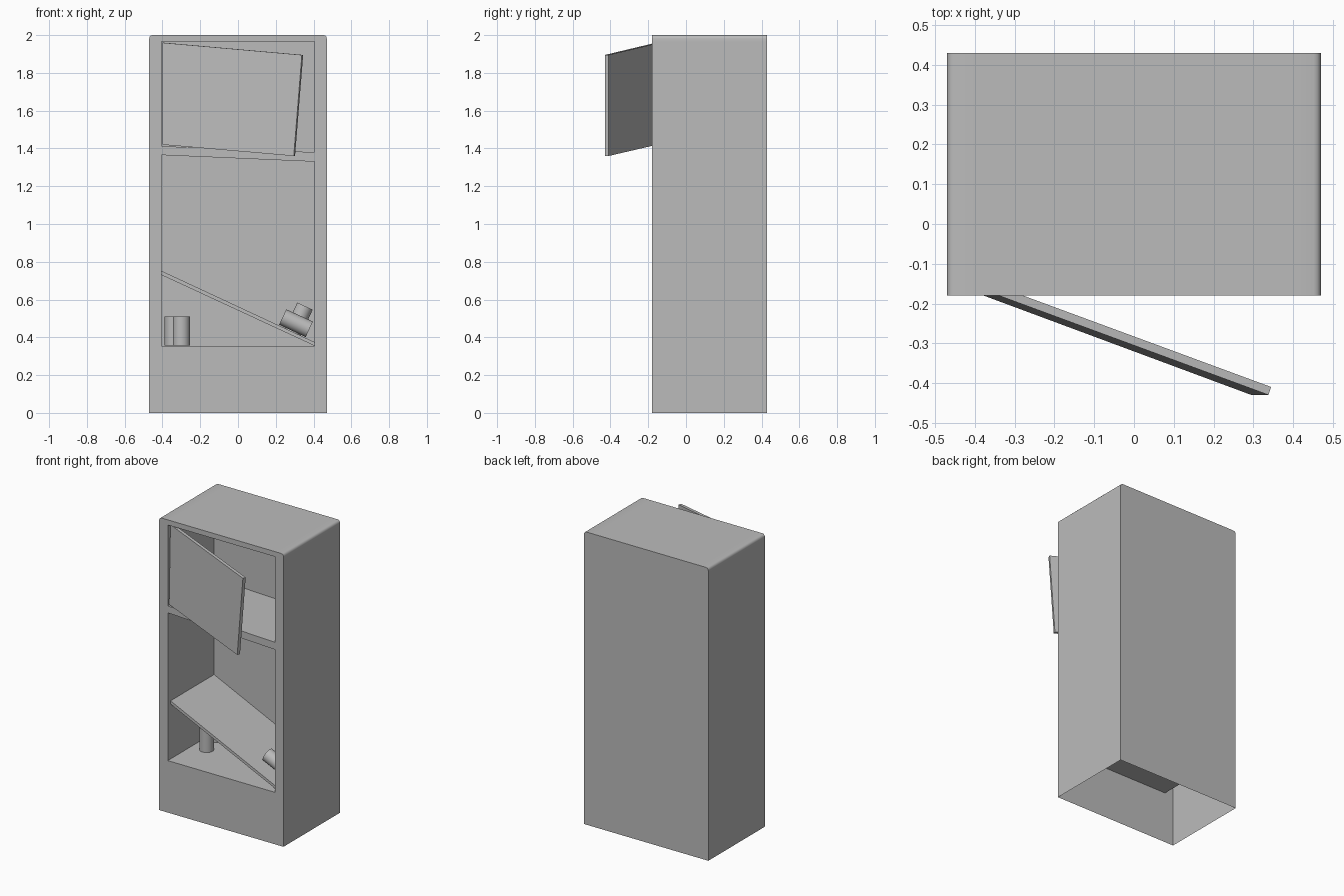
import bpy, bmesh, math
from mathutils import Vector, Matrix

cube = bpy.data.objects.get("Cube")
if cube:
    bpy.data.objects.remove(cube, do_unlink=True)

grey = bpy.data.materials.new("plain grey")
grey.use_nodes = True
colour = (0.5, 0.5, 0.5, 1)
grey.diffuse_color = colour
grey.node_tree.nodes["Principled BSDF"].inputs["Base Color"].default_value = colour

FRONT, BACK, POCKET = -0.18, 0.43, 0.32
SLOPE = math.atan2(0.375, 0.81)


def finish(bm, name):
    bmesh.ops.recalc_face_normals(bm, faces=bm.faces)
    mesh = bpy.data.meshes.new(name)
    bm.to_mesh(mesh)
    bm.free()
    mesh.materials.append(grey)
    obj = bpy.data.objects.new(name, mesh)
    bpy.context.collection.objects.link(obj)
    bpy.ops.object.select_all(action='DESELECT')
    obj.select_set(True)
    bpy.context.view_layer.objects.active = obj
    bpy.ops.object.shade_smooth_by_angle(angle=math.radians(35))
    return obj


def push_back(bm, edges, y, cap):
    """Extrude front edges straight back to depth y and close the end."""
    ext = bmesh.ops.extrude_edge_only(bm, edges=edges)["geom"]
    verts = [v for v in ext if isinstance(v, bmesh.types.BMVert)]
    for v in verts:
        v.co.y = y
    if cap:
        bmesh.ops.contextual_create(
            bm, geom=[e for e in ext if isinstance(e, bmesh.types.BMEdge)
                      and all(v in verts for v in e.verts)])
    return verts


def loft(name, front, back):
    """Solid between two matching four-sided outlines."""
    bm = bmesh.new()
    a = [bm.verts.new(p) for p in front]
    b = [bm.verts.new(p) for p in back]
    bm.faces.new(a)
    bm.faces.new(b)
    for i in range(4):
        j = (i + 1) % 4
        bm.faces.new((a[i], a[j], b[j], b[i]))
    return finish(bm, name)


def can(name, centre, tilt, radius=0.045, height=0.155):
    bm = bmesh.new()
    bmesh.ops.create_cone(bm, cap_ends=True, segments=32, radius1=radius,
                          radius2=radius, depth=height,
                          matrix=Matrix.Translation(centre) @ Matrix.Rotation(tilt, 4, 'Y'))
    return finish(bm, name)


# Cabinet: front frame with two recessed openings, open underneath
bm = bmesh.new()
columns = (-0.47, -0.405, 0.405, 0.47)
rows = ((0, 0), (0.355, 0.355), (1.365, 1.33), (1.412, 1.38), (1.965, 1.965), (2, 2))
grid = [[bm.verts.new((x, FRONT, zl if i < 2 else zr)) for i, x in enumerate(columns)]
        for zl, zr in rows]
for r in range(5):
    for c in range(3):
        if not (c == 1 and r in (1, 3)):
            bm.faces.new((grid[r][c], grid[r][c + 1], grid[r + 1][c + 1], grid[r + 1][c]))
openings = []
for r in (1, 3):
    ring = (grid[r][1], grid[r][2], grid[r + 1][2], grid[r + 1][1])
    openings.append([bm.edges.get((ring[i], ring[(i + 1) % 4])) for i in range(4)])
inner = {e for ring in openings for e in ring}
rim = [e for e in bm.edges if e.is_boundary and e not in inner
       and max(v.co.z for v in e.verts) > 0.01]
for ring in openings:
    push_back(bm, ring, POCKET, True)
verts = push_back(bm, rim, BACK, False)
left = sorted((v for v in verts if v.co.x < -0.46), key=lambda v: v.co.z)
top = sorted((v for v in verts if v.co.z > 1.99 and abs(v.co.x) < 0.46), key=lambda v: v.co.x)
right = sorted((v for v in verts if v.co.x > 0.46), key=lambda v: -v.co.z)
bm.faces.new(left + top + right)

# Small rounding along the two upper side edges
corners = [e for e in bm.edges
           if all(abs(v.co.x) > 0.46 and v.co.z > 1.99 for v in e.verts)]
bmesh.ops.bevel(bm, geom=corners, offset=0.018, segments=3, profile=0.5, affect='EDGES')
finish(bm, "cabinet")

# Hanging door, swung open and sagging at its free edge
door = [Vector(p) for p in ((-0.4, -0.172, 1.42), (0.295, -0.43, 1.36),
                            (0.338, -0.43, 1.895), (-0.4, -0.158, 1.96))]
thickness = Vector((0.007, 0.02, 0))
loft("open_door", door, [p + thickness for p in door])

# Fallen shelf leaning across the lower compartment
shelf = [(-0.405, -0.15, 0.73), (0.405, -0.15, 0.355),
         (0.405, -0.15, 0.375), (-0.405, -0.15, 0.752)]
loft("fallen_shelf", shelf, [(x, POCKET, z) for x, y, z in shelf])

# Cans on the floor and on the leaning shelf
can("floor_can_front", (-0.3, 0.09, 0.433), 0)
can("floor_can_back", (-0.343, 0.24, 0.433), 0)
can("lying_can", (0.307, -0.02, 0.475), SLOPE + math.pi / 2)
can("leaning_can", (0.322, 0.17, 0.495), SLOPE)
